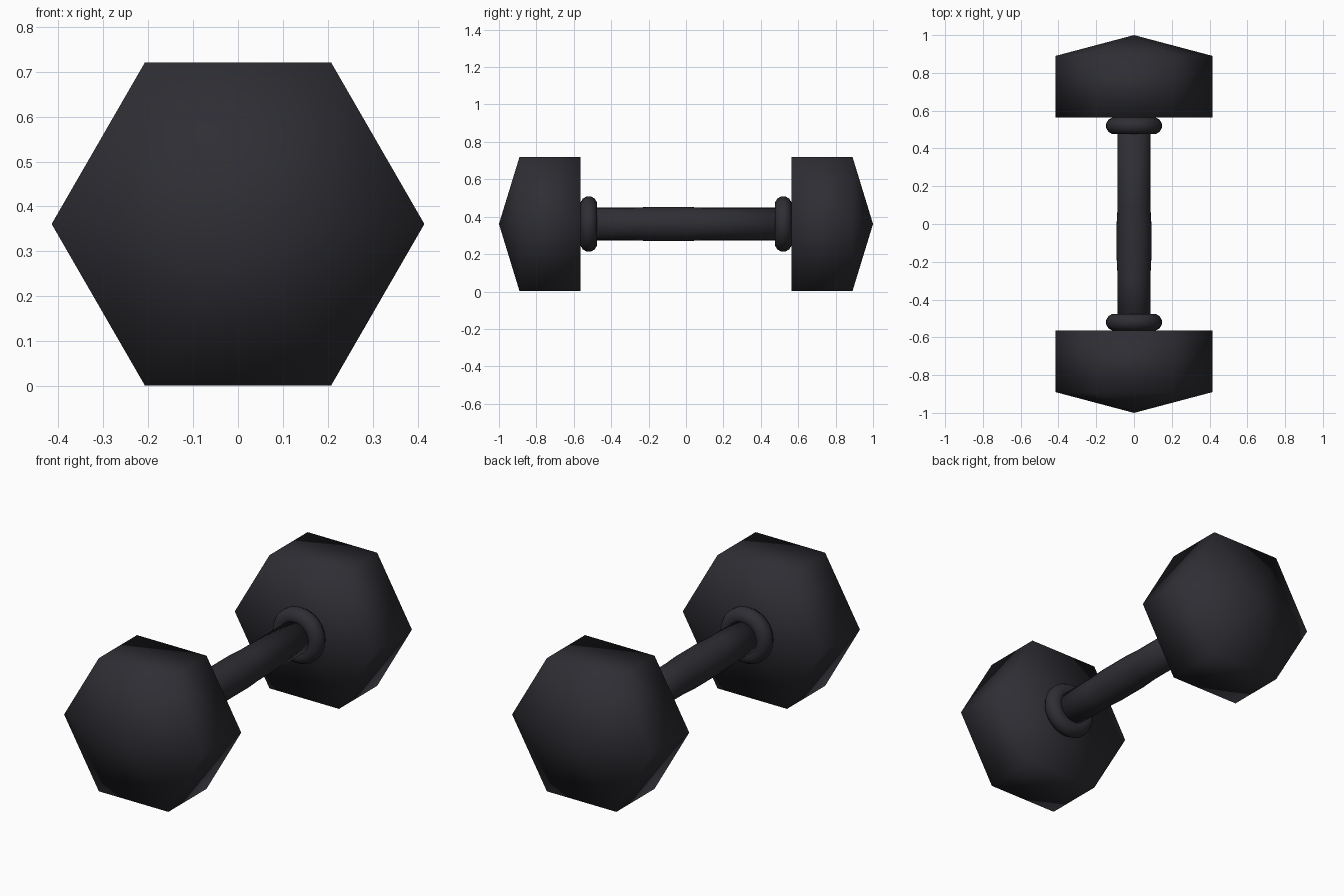
import bpy, bmesh, math

if "Cube" in bpy.data.objects:
    bpy.data.objects.remove(bpy.data.objects["Cube"])

CENTRE_Z = 0.361

rubber = bpy.data.materials.new("charcoal rubber")
rubber.diffuse_color = (0.027, 0.027, 0.034, 1)
rubber.use_nodes = True
rubber.node_tree.nodes["Principled BSDF"].inputs["Base Color"].default_value = rubber.diffuse_color


def lathe(name, profile, sides, closed=False):
    """Turn a (radius, y) profile around the handle axis."""
    bm = bmesh.new()
    rings = []
    for r, y in profile:
        if r == 0:
            rings.append([bm.verts.new((0, y, CENTRE_Z))] * sides)
        else:
            rings.append([bm.verts.new((r * math.cos(a), y, CENTRE_Z + r * math.sin(a)))
                          for a in (2 * math.pi * i / sides for i in range(sides))])
    pairs = list(zip(rings, rings[1:]))
    if closed:
        pairs.append((rings[-1], rings[0]))
    for a, b in pairs:
        for i in range(sides):
            j = (i + 1) % sides
            corners = list(dict.fromkeys((a[i], a[j], b[j], b[i])))
            bm.faces.new(corners)
    bmesh.ops.recalc_face_normals(bm, faces=bm.faces)
    for f in bm.faces:
        f.smooth = True
    mesh = bpy.data.meshes.new(name)
    bm.to_mesh(mesh)
    bm.free()
    mesh.materials.append(rubber)
    obj = bpy.data.objects.new(name, mesh)
    bpy.context.collection.objects.link(obj)
    return obj


# Handle with a slight swell in the grip
lathe("handle", [(0, -0.58), (0.087, -0.58), (0.087, -0.28), (0.092, -0.18),
                 (0.092, 0.0), (0.087, 0.09), (0.087, 0.58), (0, 0.58)], 32)

for side, s in (("front", -1), ("back", 1)):
    # Hexagonal weight with a low pointed end
    lathe(side + "_weight", [(0, s * 0.565), (0.415, s * 0.565),
                             (0.415, s * 0.89), (0, s * 1.0)], 6)
    # Rounded collar between handle and weight
    ring = [(0.102 + 0.047 * math.cos(t), s * (0.52 + 0.046 * math.sin(t)))
            for t in (2 * math.pi * (k + 0.5) / 12 for k in range(12))]
    lathe(side + "_collar", ring, 32, closed=True)
